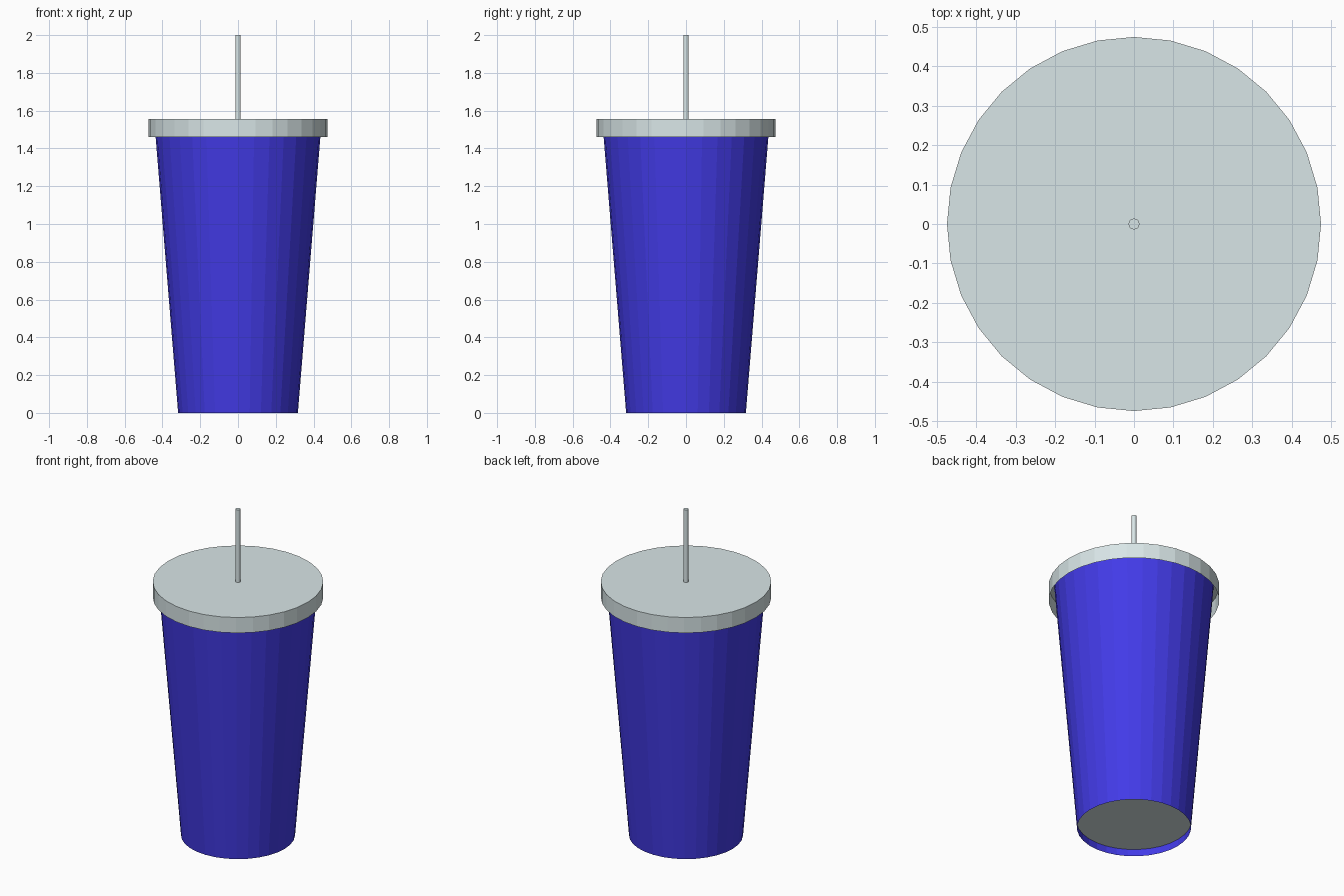
import bpy
import bmesh
from math import cos, sin, tau

cube = bpy.data.objects.get("Cube")
if cube:
    bpy.data.objects.remove(cube, do_unlink=True)


def make_material(name, rgb):
    mat = bpy.data.materials.new(name)
    mat.use_nodes = True
    color = (*rgb, 1.0)
    mat.diffuse_color = color
    mat.node_tree.nodes["Principled BSDF"].inputs["Base Color"].default_value = color
    return mat


def lathe(name, profile, sides, mat, cap_start=False, cap_end=False):
    """Spin (radius, height) pairs round z as flat facets, with optional end discs."""
    bm = bmesh.new()
    rings = [[bm.verts.new((r * cos(tau * i / sides), r * sin(tau * i / sides), z))
              for i in range(sides)] for r, z in profile]
    for low, high in zip(rings, rings[1:]):
        for i in range(sides):
            j = (i + 1) % sides
            bm.faces.new((low[i], low[j], high[j], high[i]))
    if cap_start:
        bm.faces.new(rings[0][::-1])
    if cap_end:
        bm.faces.new(rings[-1])
    mesh = bpy.data.meshes.new(name)
    bm.to_mesh(mesh)
    bm.free()
    mesh.materials.append(mat)
    obj = bpy.data.objects.new(name, mesh)
    bpy.context.scene.collection.objects.link(obj)
    return obj


blue = make_material("cup blue", (0.055, 0.043, 0.80))
grey = make_material("pale grey", (0.69, 0.79, 0.80))

SIDES = 32
FLOOR = 0.045
LID_TOP = 1.555

# Tapered cup wall, reaching up inside the lid
lathe("cup_wall", [(0.317, 0), (0.443, LID_TOP - 0.01)], SIDES, blue)

# Floor set slightly above the foot of the wall
lathe("cup_floor", [(0.320, FLOOR), (0.320, FLOOR + 0.006)], SIDES, grey,
      cap_start=True, cap_end=True)

# Flat lid with an open-bottomed skirt
lathe("lid", [(0.474, 1.46), (0.474, LID_TOP)], SIDES, grey, cap_end=True)

# Thin straw through the lid
lathe("straw", [(0.014, FLOOR + 0.006), (0.014, 2.0)], 12, grey,
      cap_start=True, cap_end=True)
